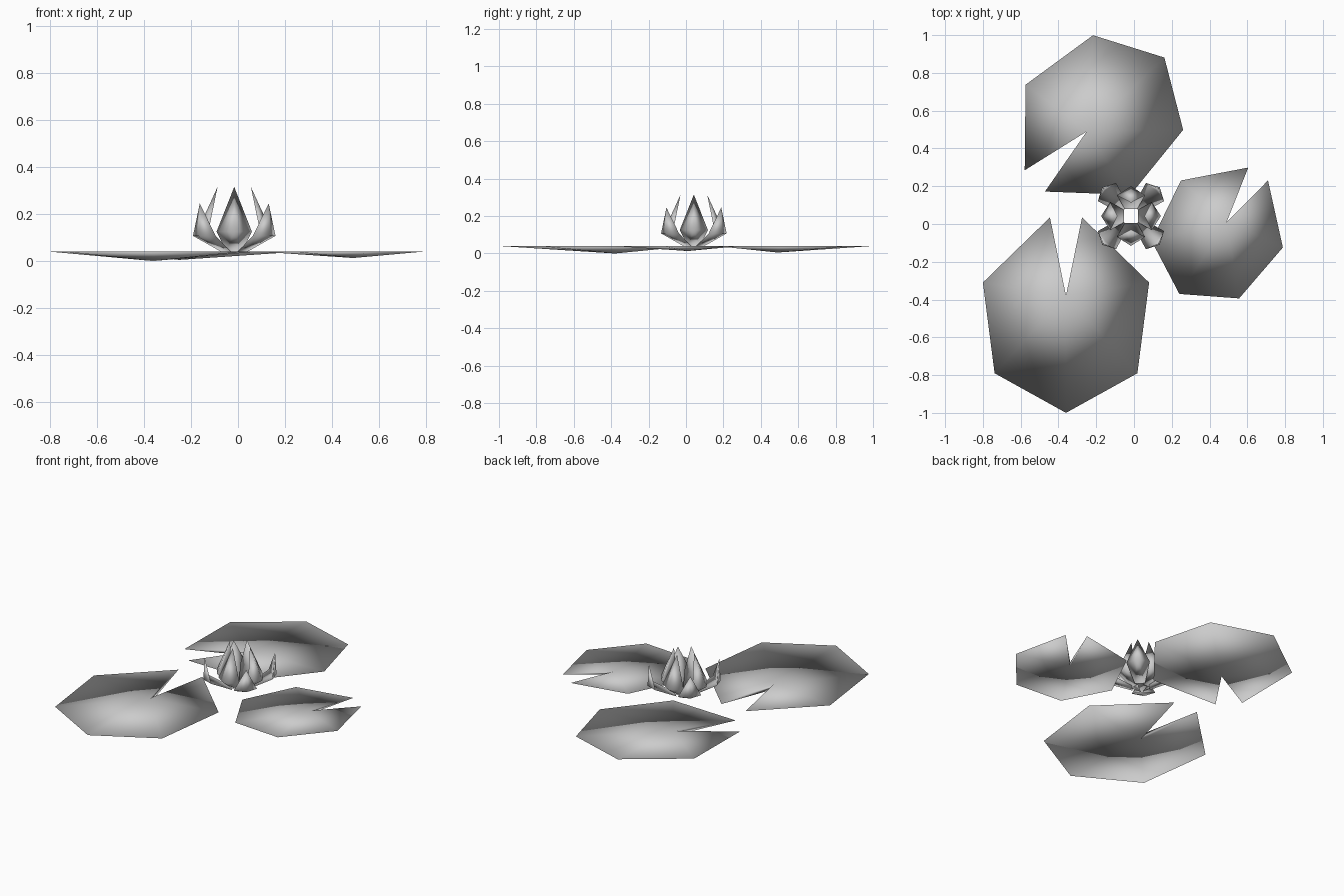
import bpy
import bmesh
from math import radians, cos, sin

if "Cube" in bpy.data.objects:
    bpy.data.objects.remove(bpy.data.objects["Cube"])


def make_mesh(name, verts, faces):
    mesh = bpy.data.meshes.new(name)
    mesh.from_pydata(verts, [], faces)
    # closed thin shells: normals face outwards, smooth across the rim
    bm = bmesh.new()
    bm.from_mesh(mesh)
    bmesh.ops.recalc_face_normals(bm, faces=bm.faces)
    bm.to_mesh(mesh)
    bm.free()
    mesh.shade_smooth()
    obj = bpy.data.objects.new(name, mesh)
    bpy.context.collection.objects.link(obj)
    return obj


# Rim of a lily pad (x points away from the notch), as offsets from the notch tip
half_rim = [(0.41, 0.378), (-0.07, 0.44), (-0.415, 0.085)]
RIM = [(x, -y) for x, y in reversed(half_rim)] + [(0.62, 0)] + half_rim


# Flat top and shallow conical underside meeting at a sharp shared rim
def lily_pad(name, tip, angle, scale, low):
    c, s = cos(angle) * scale, sin(angle) * scale
    verts = [(*tip, 0.037), (*tip, low)]
    verts += [(tip[0] + x * c - y * s, tip[1] + x * s + y * c, 0.04) for x, y in RIM]
    last = len(verts) - 1
    faces = [(0, 1, 2), (1, 0, last)]  # notch walls
    for i in range(2, last):
        faces += [(0, i, i + 1), (1, i + 1, i)]
    return make_mesh(name, verts, faces)


lily_pad("lily_pad_front", (-0.36, -0.38), radians(-90), 1.0, 0.0)
lily_pad("lily_pad_back", (-0.25, 0.49), radians(43.6), 0.915, 0.005)
lily_pad("lily_pad_right", (0.49, 0.01), radians(236.7), 0.734, 0.013)


# Petal: bulging outer side and shallower inner side sharing one rim
# base = (radius, half width, z), mid = (spine radius, edge radius, half width, z), tip = (radius, z)
def petal(name, angle, base, mid, tip):
    cx, cy = -0.016, 0.042
    c, s = cos(angle), sin(angle)
    br, bw, bz = base
    spine, edge, w, z = mid
    inner = edge + 0.3 * (spine - edge)
    pts = [(br, -bw, bz), (edge, -w, z), (tip[0], 0, tip[1]), (edge, w, z), (br, bw, bz),
           (spine, 0, z), (inner, 0, z)]
    verts = [(cx + x * c - y * s, cy + x * s + y * c, h) for x, y, h in pts]
    faces = []
    for i in range(5):
        j = (i + 1) % 5
        faces += [(i, j, 5), (j, i, 6)]
    return make_mesh(name, verts, faces)


for i in range(4):
    a = radians(90 * i)
    petal(f"inner_petal_{i + 1}", a,
          (0.038, 0.033, 0.04), (0.158, 0.11, 0.075, 0.125), (0.071, 0.315))
    petal(f"outer_petal_{i + 1}", a + radians(45),
          (0.05, 0.03, 0.04), (0.215, 0.18, 0.068, 0.107), (0.207, 0.245))
